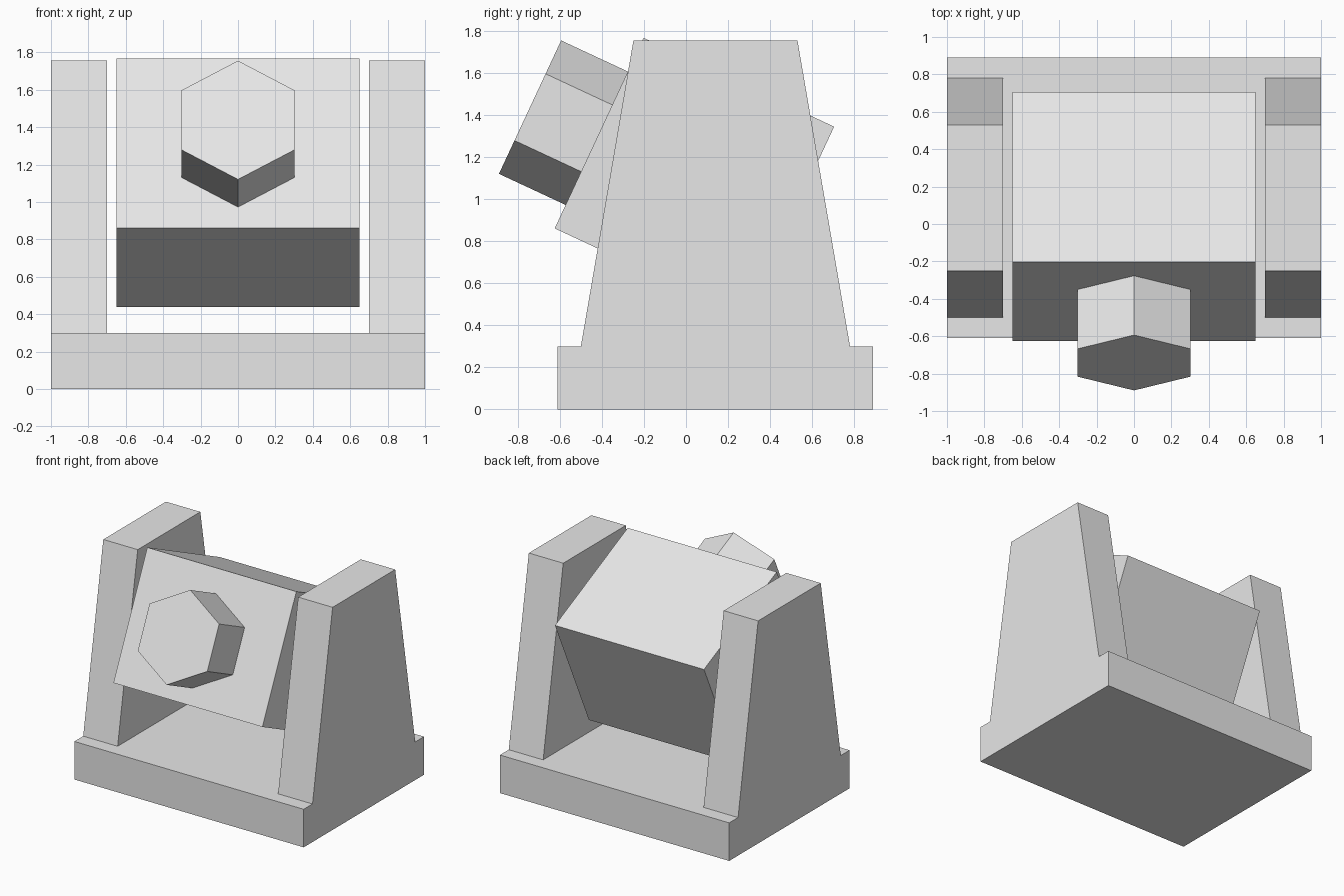
import bpy
import math
from mathutils import Matrix, Vector

cube = bpy.data.objects.get("Cube")
if cube:
    bpy.data.objects.remove(cube, do_unlink=True)

grey = bpy.data.materials.new("light_grey")
grey.use_nodes = True
grey.diffuse_color = (0.8, 0.8, 0.8, 1)
grey.node_tree.nodes["Principled BSDF"].inputs["Base Color"].default_value = (0.8, 0.8, 0.8, 1)


def extrude_profile(name, profile, x0, x1):
    """Extrude a (y, z) outline along x."""
    n = len(profile)
    verts = [(x, y, z) for x in (x0, x1) for y, z in profile]
    faces = [list(range(n))[::-1], list(range(n, 2 * n))]
    faces += [[i, (i + 1) % n, n + (i + 1) % n, n + i] for i in range(n)]
    mesh = bpy.data.meshes.new(name)
    mesh.from_pydata(verts, [], faces)
    mesh.materials.append(grey)
    obj = bpy.data.objects.new(name, mesh)
    bpy.context.collection.objects.link(obj)
    return obj


# Base slab
extrude_profile("base", [(-0.61, 0), (0.89, 0), (0.89, 0.3), (-0.61, 0.3)], -1, 1)

# Tapered side supports
support = [(-0.5, 0.3), (0.78, 0.3), (0.53, 1.755), (-0.25, 1.755)]
for name, x0, x1 in (("right_support", -1, -0.7), ("left_support", 0.7, 1)):
    extrude_profile(name, support, x0, x1)

# Head block, tilted back between the supports
tilt = Matrix.Translation((0, 0.04, 1.103)) @ Matrix.Rotation(math.radians(-25), 4, 'X')
h = 0.5
head = extrude_profile("head_block", [(-h, -h), (h, -h), (h, h), (-h, h)], -0.65, 0.65)
head.matrix_world = tilt

# Hexagonal barrel on the front of the head, points up and down
bpy.ops.mesh.primitive_cylinder_add(vertices=6, radius=0.35, depth=0.35)
barrel = bpy.context.object
barrel.name = "hex_barrel"
barrel.data.materials.append(grey)
barrel.matrix_world = (tilt @ Matrix.Translation(Vector((0, -0.675, -0.027)))
                       @ Matrix.Rotation(math.radians(90), 4, 'X'))
